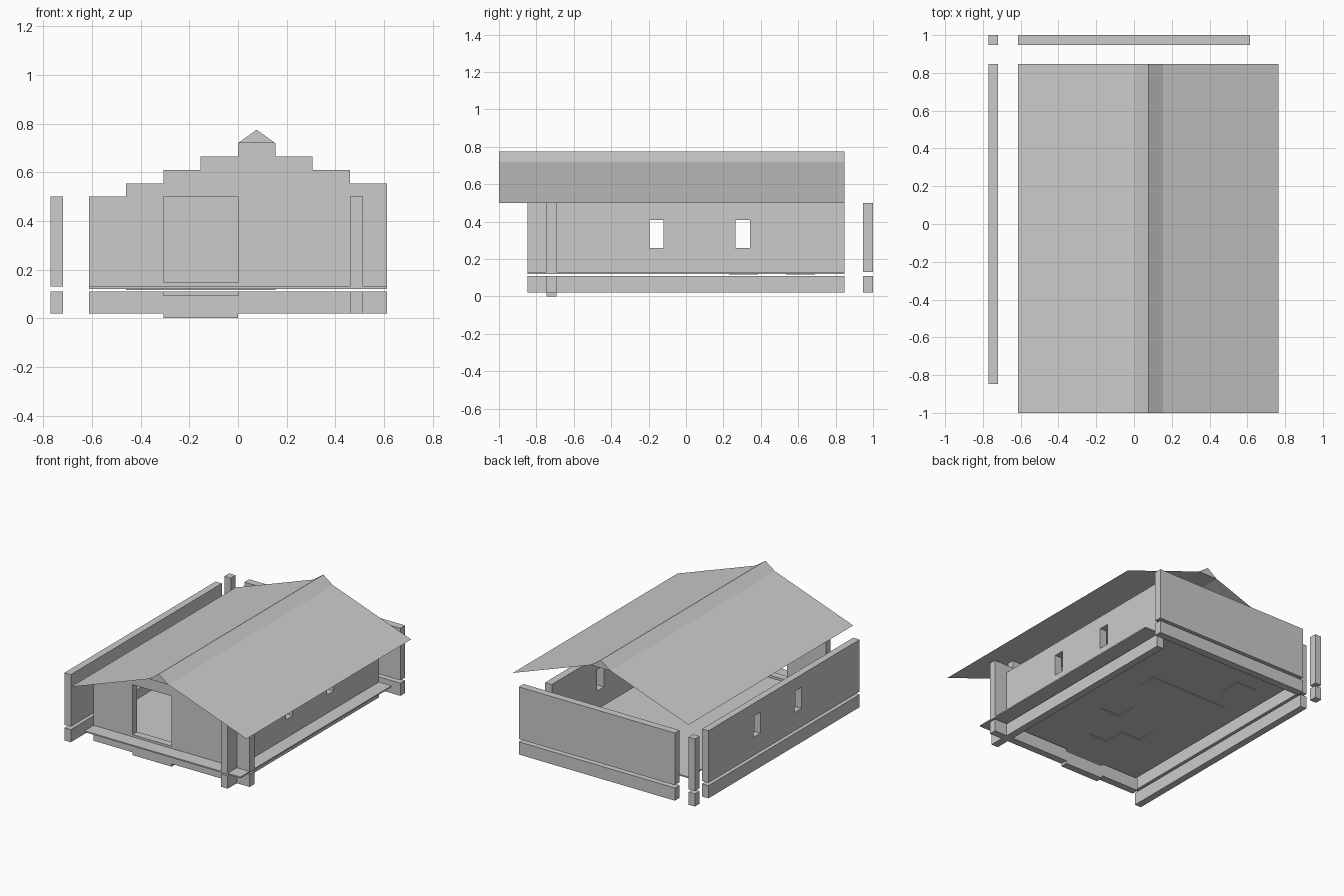
import bpy
import bmesh

cube = bpy.data.objects.get("Cube")
if cube:
    bpy.data.objects.remove(cube)

grey = bpy.data.materials.new("plain grey")
grey.use_nodes = True
colour = (0.6, 0.6, 0.6, 1)
grey.diffuse_color = colour
grey.node_tree.nodes["Principled BSDF"].inputs["Base Color"].default_value = colour

HALF_X, HALF_Y = 0.613, 0.848
CELL = 2 * HALF_X / 8          # width of one building block
STEP = 0.055                   # height of one gable course
EAVE, BASE = 0.5, 0.13
LEFT, RIGHT = (-0.77, -0.72), (0.46, 0.513)
FRONT, BACK = (-0.745, -0.693), (0.947, 1.0)
DOOR = (-2 * CELL, 0)


def finish(name, bm):
    mesh = bpy.data.meshes.new(name)
    bm.to_mesh(mesh)
    bm.free()
    mesh.materials.append(grey)
    obj = bpy.data.objects.new(name, mesh)
    bpy.context.collection.objects.link(obj)
    return obj


def box(name, xs, ys, zs):
    bm = bmesh.new()
    bmesh.ops.create_cube(bm, size=1)
    for v in bm.verts:
        v.co = [r[0] if c < 0 else r[1] for c, r in zip(v.co, (xs, ys, zs))]
    return finish(name, bm)


def extrude_profile(name, points, ys, closed=True):
    """Sweep an x-z profile along y, as a solid or an open sheet."""
    bm = bmesh.new()
    near, far = ([bm.verts.new((x, y, z)) for x, z in points] for y in ys)
    count = len(points)
    for i in range(count if closed else count - 1):
        j = (i + 1) % count
        bm.faces.new((near[i], near[j], far[j], far[i]))
    if closed:
        bm.faces.new(near)
        bm.faces.new(far)
    bmesh.ops.recalc_face_normals(bm, faces=bm.faces)
    return finish(name, bm)


def cut(obj, cutter):
    mod = obj.modifiers.new("cut", "BOOLEAN")
    mod.operation = "DIFFERENCE"
    mod.solver = "EXACT"
    mod.object = cutter
    cutter.hide_render = True
    cutter.hide_set(True)


# Side walls with windows, on their footings
length = (-HALF_Y, HALF_Y)
footing_z = (0.02, 0.11)
for side, xs in (("left_side", LEFT), ("right_side", RIGHT)):
    box(side + "_footing", xs, length, footing_z)
    wall = box(side + "_wall", xs, length, (BASE, EAVE))
    for y in (-0.158, 0.303):
        hole = box("window_cutter", (xs[0] - 0.1, xs[1] + 0.1),
                   (y - 0.038, y + 0.038), (0.26, 0.41))
        cut(wall, hole)

# Back wall and free corner post
width = (-HALF_X, HALF_X)
for part, xs in (("back", width), ("corner_post", LEFT)):
    box(part + "_footing", xs, BACK, footing_z)
    box(part + "_wall", xs, BACK, (BASE, EAVE))

# Front wall: stepped gable outline with the doorway notched out of it
outline = [(DOOR[1], BASE), (HALF_X, BASE)]
courses = [0, 1, 2, 3, 4, 3, 2, 1]
for i in reversed(range(8)):
    z = EAVE + courses[i] * STEP
    x = -HALF_X + i * CELL
    outline += [(x + CELL, z), (x, z)]
outline += [(-HALF_X, BASE), (DOOR[0], BASE), (DOOR[0], EAVE), (DOOR[1], EAVE)]
extrude_profile("front_gable_wall", outline, FRONT)
box("door_sill", DOOR, FRONT, (BASE, 0.146))

# Front footing, set lower under the doorway
box("front_footing_left", (-HALF_X, DOOR[0]), FRONT, footing_z)
box("front_footing_right", (DOOR[1], HALF_X), FRONT, footing_z)
box("front_footing_door", DOOR, FRONT, (0, 0.093))

# Thin floor with shallow recesses and raised patches underneath
floor = box("floor", width, length, (0.121, BASE))
for x, y in ((0, -0.154), (-CELL, -0.462), (-2 * CELL, -0.308)):
    cut(floor, box("recess_cutter", (x, x + CELL), (y, y + CELL), (0.1, 0.125)))
box("floor_patch_wide", (-3 * CELL, CELL), (0.23, 0.385), (0.117, 0.121))
box("floor_patch_small", (-3 * CELL, -2 * CELL), (0.535, 0.69), (0.117, 0.121))

# Roof sheets and ridge cap
roof_y = (-1.0, HALF_Y)
ridge_x = CELL / 2
top = EAVE + 4 * STEP
for name, s in (("roof_slope_left", -1), ("roof_slope_right", 1)):
    slope = [(ridge_x + s * 4.5 * CELL, EAVE), (ridge_x + s * ridge_x, top)]
    extrude_profile(name, slope, roof_y, closed=False)
extrude_profile("ridge_cap", [(0, top), (CELL, top), (ridge_x, top + STEP)], roof_y)
